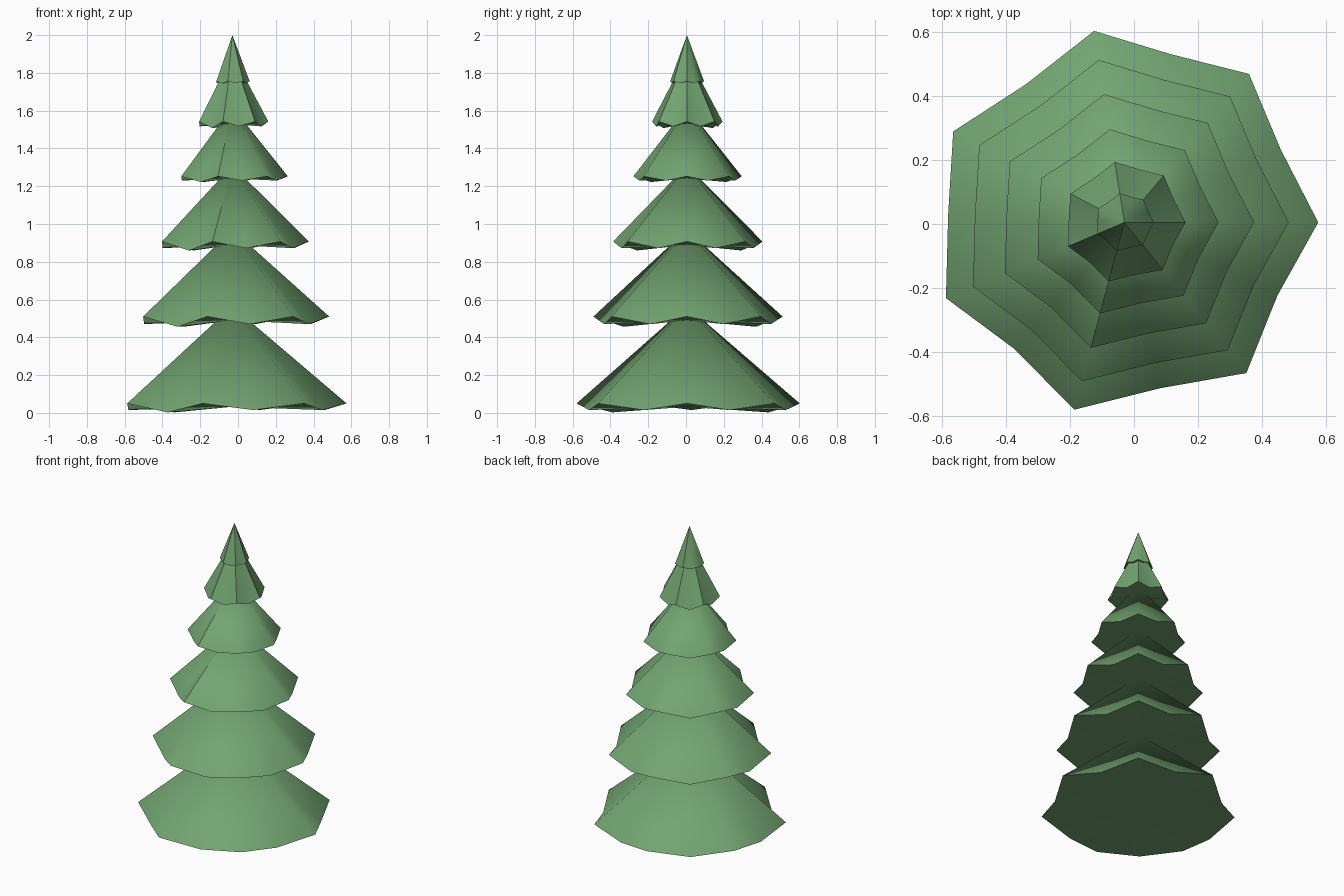
import bpy
import bmesh
from math import radians, cos, sin
from mathutils import Vector

default_cube = bpy.data.objects.get("Cube")
if default_cube:
    bpy.data.objects.remove(default_cube, do_unlink=True)

# Single foliage colour
green = bpy.data.materials.new("pine_green")
green.use_nodes = True
colour = (0.17, 0.37, 0.165, 1)
green.diffuse_color = colour
green.node_tree.nodes["Principled BSDF"].inputs["Base Color"].default_value = colour

TRUNK_AXIS = Vector((-0.03, 0.005, 0))

# Seven branch tips per tier; between them the rim is pulled in and droops
TIP_ANGLES = [0, 50, 99, 152, 203, 255, 309]
NOTCH_RADIUS = [0.89, 0.9, 0.875, 0.91, 0.865, 0.875, 0.875]
NOTCH_DROOP = [1, 1, 1.35, 1, 1.35, 1, 1]


def rim_point(angle, radius, z):
    a = radians(angle)
    return TRUNK_AXIS + Vector((radius * cos(a), radius * sin(a), z))


def make_tier(name, radius, rim_z, droop, apex_z):
    """A closed cone with a jagged, drooping rim."""
    bm = bmesh.new()
    rim = []
    for i, angle in enumerate(TIP_ANGLES):
        following = TIP_ANGLES[i + 1] if i + 1 < len(TIP_ANGLES) else 360
        rim.append(bm.verts.new(rim_point(angle, radius, rim_z)))
        rim.append(bm.verts.new(rim_point((angle + following) / 2,
                                          radius * NOTCH_RADIUS[i],
                                          rim_z - droop * NOTCH_DROOP[i])))
    apex = bm.verts.new(TRUNK_AXIS + Vector((0, 0, apex_z)))
    base = bm.verts.new(TRUNK_AXIS + Vector((0, 0, rim_z - droop / 2)))
    for a, b in zip(rim, rim[1:] + rim[:1]):
        bm.faces.new((a, b, apex))
        bm.faces.new((b, a, base))
    mesh = bpy.data.meshes.new(name)
    bm.to_mesh(mesh)
    bm.free()
    mesh.materials.append(green)
    tier = bpy.data.objects.new(name, mesh)
    bpy.context.collection.objects.link(tier)
    bpy.ops.object.select_all(action="DESELECT")
    tier.select_set(True)
    bpy.context.view_layer.objects.active = tier
    bpy.ops.object.shade_smooth_by_angle(angle=radians(60))


# Foliage tiers from the ground up: radius, tip height, droop, apex height
make_tier("bottom_tier", 0.605, 0.05, 0.035, 0.565)
make_tier("second_tier", 0.513, 0.51, 0.04, 0.97)
make_tier("third_tier", 0.405, 0.907, 0.035, 1.31)
make_tier("fourth_tier", 0.294, 1.252, 0.022, 1.62)
make_tier("fifth_tier", 0.191, 1.542, 0.025, 1.9)
make_tier("top_tier", 0.092, 1.755, 0.008, 2.0)
